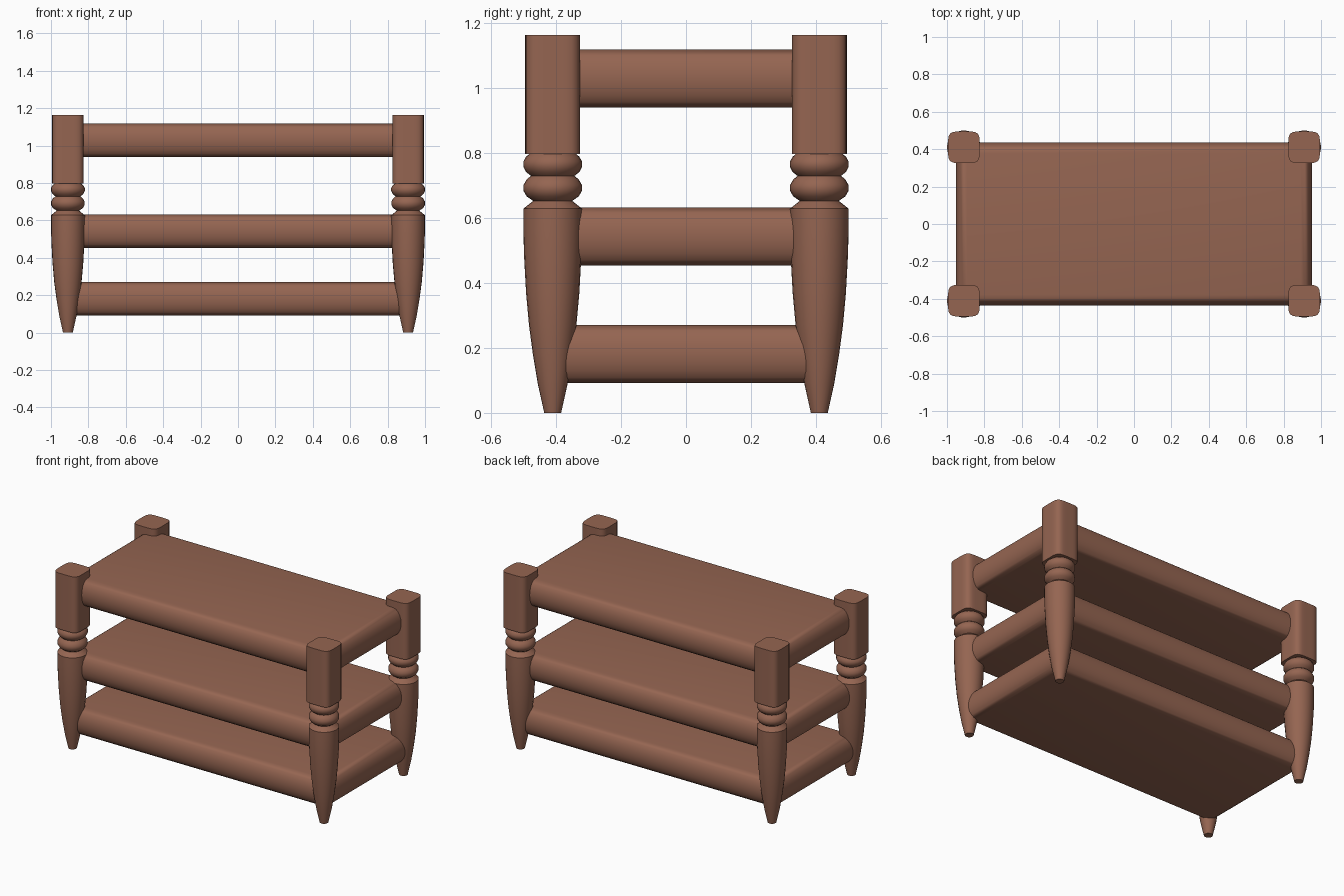
import bpy, bmesh, math

if "Cube" in bpy.data.objects:
    bpy.data.objects.remove(bpy.data.objects["Cube"])

wood = bpy.data.materials.new("warm brown wood")
wood.diffuse_color = (0.30, 0.13, 0.083, 1.0)
wood.use_nodes = True
wood.node_tree.nodes["Principled BSDF"].inputs["Base Color"].default_value = wood.diffuse_color


def loft(name, rings, location, angle=35):
    """Closed solid skinned through equal-length rings of points, bottom to top."""
    bm = bmesh.new()
    loops = [[bm.verts.new(p) for p in ring] for ring in rings]
    n = len(loops[0])
    for low, high in zip(loops, loops[1:]):
        for i in range(n):
            j = (i + 1) % n
            bm.faces.new((low[i], low[j], high[j], high[i]))
    bm.faces.new(loops[0][::-1])
    bm.faces.new(loops[-1])
    bmesh.ops.recalc_face_normals(bm, faces=bm.faces)
    mesh = bpy.data.meshes.new(name)
    bm.to_mesh(mesh)
    bm.free()
    mesh.materials.append(wood)
    obj = bpy.data.objects.new(name, mesh)
    obj.location = location
    bpy.context.collection.objects.link(obj)
    bpy.ops.object.select_all(action='DESELECT')
    obj.select_set(True)
    bpy.context.view_layer.objects.active = obj
    bpy.ops.object.shade_smooth_by_angle(angle=math.radians(angle))
    return obj


def round_ring(r, z, power=2, sides=24):
    """Circle (power 2) or rounded square (higher power)."""
    pts = []
    for i in range(sides):
        a = 2 * math.pi * i / sides
        c, s = math.cos(a), math.sin(a)
        k = r / (abs(c) ** power + abs(s) ** power) ** (1 / power)
        pts.append((k * c, k * s, z))
    return pts


def rect_ring(hx, hy, z):
    return [(-hx, -hy, z), (hx, -hy, z), (hx, hy, z), (-hx, hy, z)]


# Turned lower leg with two beads: (radius, height)
leg_profile = [
    (0.026, 0.0), (0.046, 0.09), (0.061, 0.18), (0.073, 0.27), (0.082, 0.37),
    (0.088, 0.48), (0.0905, 0.57), (0.0905, 0.628), (0.060, 0.652),
    (0.080, 0.666), (0.090, 0.683), (0.090, 0.701), (0.080, 0.718),
    (0.067, 0.729), (0.082, 0.741), (0.0905, 0.757), (0.0905, 0.773),
    (0.082, 0.788), (0.067, 0.80)]

for y, depth in ((-0.41, "front"), (0.41, "back")):
    for x, side in ((-0.9095, "left"), (0.9095, "right")):
        loft(f"{depth}_{side}_leg",
             [round_ring(r, z) for r, z in leg_profile], (x, y, 0))
        # Rounded square post block on top of the beads
        loft(f"{depth}_{side}_post",
             [round_ring(0.0845, z, 5, 40) for z in (0.797, 1.163)], (x, y, 0))

# Three thick shelves with rounded edges
STEPS = 10
for name, z in (("bottom_shelf", 0.181), ("middle_shelf", 0.543), ("top_shelf", 1.028)):
    rings = []
    for i in range(STEPS + 1):
        a = math.pi * (i / STEPS - 0.5)
        inset = 0.06 * (1 - max(0.0, math.cos(a)) ** 0.9)
        rings.append(rect_ring(0.952 - inset, 0.437 - inset, 0.089 * math.sin(a)))
    loft(name, rings, (0, 0, z), 40)
